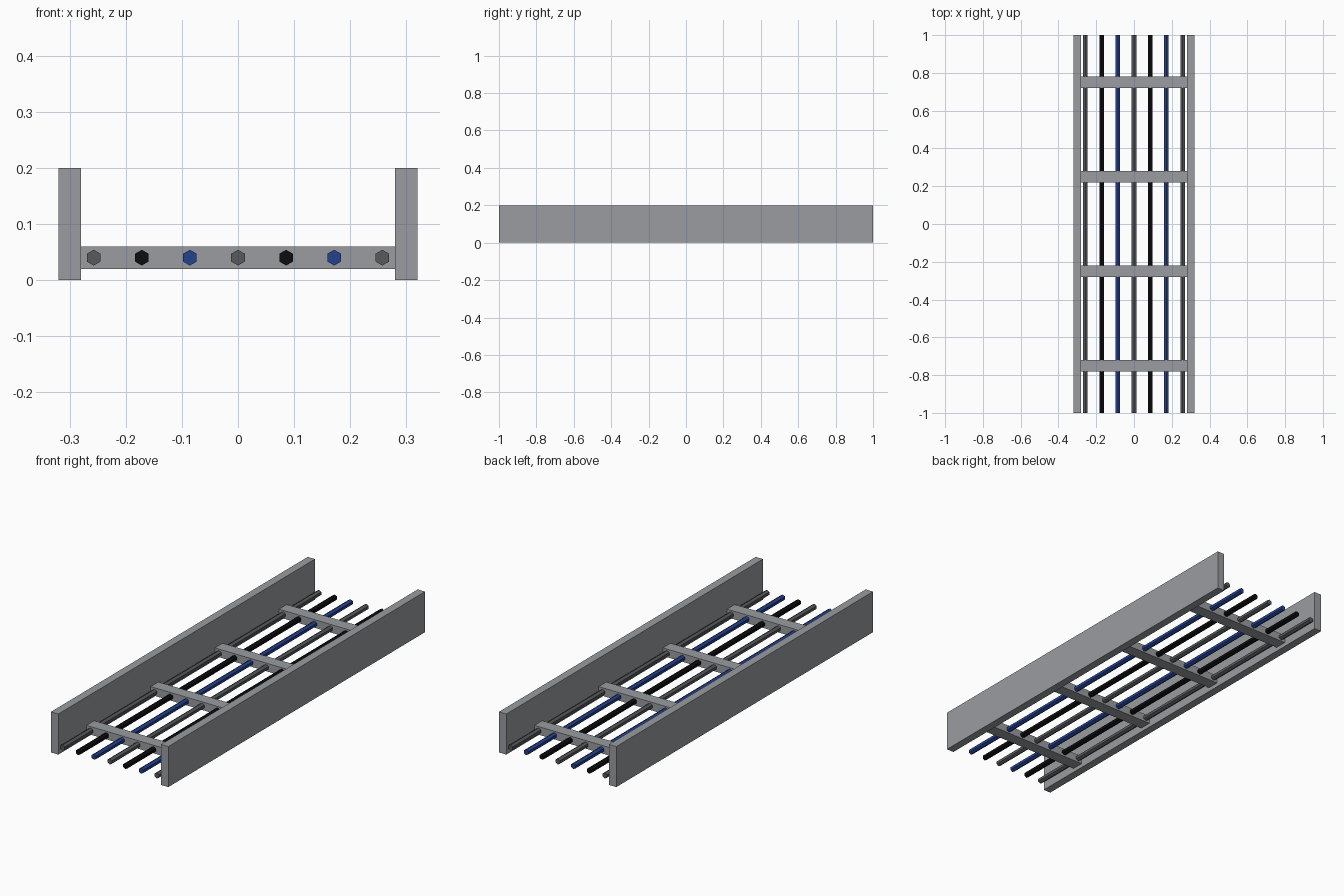
import bpy
import math

cube = bpy.data.objects.get("Cube")
if cube:
    bpy.data.objects.remove(cube, do_unlink=True)


def material(name, colour):
    mat = bpy.data.materials.new(name)
    mat.use_nodes = True
    mat.diffuse_color = (*colour, 1)
    mat.node_tree.nodes["Principled BSDF"].inputs["Base Color"].default_value = (*colour, 1)
    return mat


steel = material("galvanised grey", (0.32, 0.335, 0.355))
grey = material("cable grey", (0.095, 0.1, 0.105))
black = material("cable black", (0.004, 0.004, 0.005))
blue = material("cable blue", (0.017, 0.052, 0.27))


def finish(name, mat):
    obj = bpy.context.object
    obj.name = name
    obj.data.name = name
    obj.data.materials.append(mat)


def box(name, centre, size, mat):
    bpy.ops.mesh.primitive_cube_add(size=1, location=centre)
    bpy.context.object.scale = size
    bpy.ops.object.transform_apply(location=False, rotation=False, scale=True)
    finish(name, mat)


# Side rails
for side, sign in (("left", 1), ("right", -1)):
    box(f"{side}_rail", (sign * 0.3, 0, 0.1), (0.04, 2, 0.2), steel)

# Rungs between the rails
for i in range(4):
    box(f"rung_{i + 1}", (0, -0.75 + i * 0.5, 0.04), (0.56, 0.06, 0.04), steel)

# Hexagonal cables running through the rungs
colours = (grey, black, blue)
for i in range(7):
    bpy.ops.mesh.primitive_cylinder_add(
        vertices=6, radius=0.014, depth=2,
        location=((i - 3) * 0.6 / 7, 0, 0.04), rotation=(math.pi / 2, 0, 0))
    finish(f"cable_{i + 1}", colours[i % 3])
